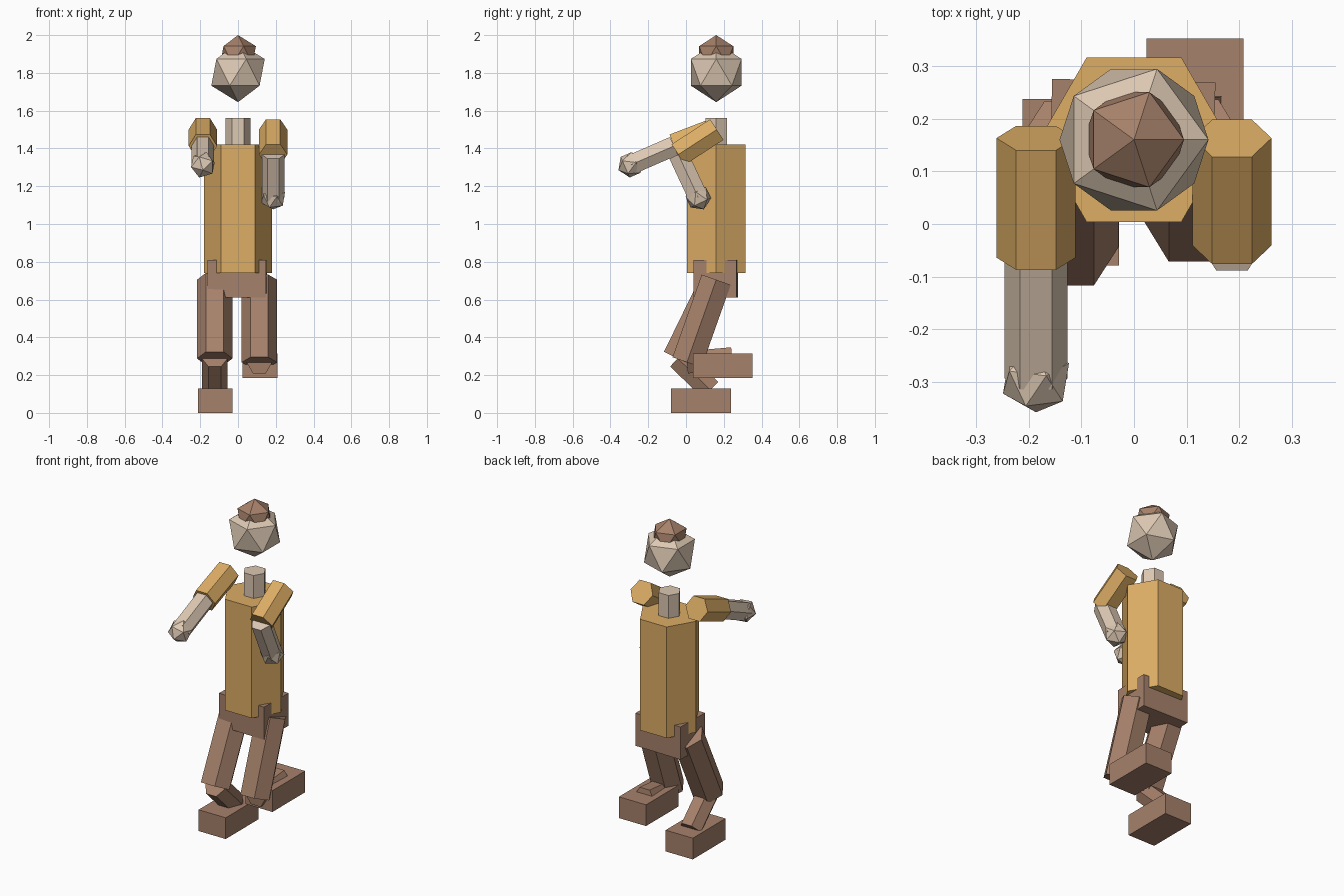
import bpy
from math import radians, sin, cos
from mathutils import Vector

cube = bpy.data.objects.get("Cube")
if cube:
    bpy.data.objects.remove(cube, do_unlink=True)


def make_material(name, rgb):
    mat = bpy.data.materials.new(name)
    mat.use_nodes = True
    color = (*rgb, 1)
    mat.diffuse_color = color
    mat.node_tree.nodes["Principled BSDF"].inputs["Base Color"].default_value = color
    return mat


SHIRT = make_material("golden shirt", (0.72, 0.42, 0.13))
SKIN = make_material("pale skin", (0.72, 0.58, 0.45))
BROWN = make_material("brown", (0.38, 0.22, 0.145))

BODY_Y = 0.16


def finish(name, mat):
    obj = bpy.context.object
    obj.name = name
    obj.data.name = name
    obj.data.materials.append(mat)
    return obj


def box(name, mat, center, size, yaw=0):
    bpy.ops.mesh.primitive_cube_add(size=1, location=center, rotation=(0, 0, yaw))
    obj = finish(name, mat)
    obj.scale = size
    return obj


def ball(name, mat, center, radius, swing=0):
    bpy.ops.mesh.primitive_ico_sphere_add(
        subdivisions=1, radius=radius, location=center, rotation=(swing, 0, 0))
    return finish(name, mat)


def limb(name, mat, start, length, radius, swing=0):
    """Six-sided prism hanging from start, swung about x; returns its far end."""
    swing = radians(swing)
    start = Vector(start)
    end = start + length * Vector((0, sin(swing), -cos(swing)))
    bpy.ops.mesh.primitive_cylinder_add(
        vertices=6, radius=radius, depth=length,
        location=(start + end) / 2, rotation=(swing, 0, 0))
    obj = finish(name, mat)
    # turn the corners to the sides so flat faces point forward and back
    for v in obj.data.vertices:
        v.co.x, v.co.y = v.co.y, -v.co.x
    return end


# Trunk and head
limb("torso", SHIRT, (0, BODY_Y, 1.42), 0.68, 0.18)
limb("neck", SKIN, (0, BODY_Y, 1.56), 0.16, 0.066)
box("pelvis", BROWN, (-0.003, 0.157, 0.71), (0.31, 0.23, 0.2), radians(-1.3))
ball("head", SKIN, (0, BODY_Y, 1.803), 0.158)
ball("hair", BROWN, (0, BODY_Y, 1.894), 0.106)

# Arms: side, x, upper arm swing, forearm swing
for side, x, upper, lower in (("right", -0.186, -69, -66.5), ("left", 0.186, -57, 25)):
    elbow = limb(side + "_upper_arm", SHIRT, (x, 0.163, 1.5), 0.243, 0.075, upper)
    wrist = limb(side + "_forearm", SKIN, elbow, 0.25, 0.06, lower)
    ball(side + "_hand", SKIN, wrist, 0.07, radians(lower))

# Legs: side, x, thigh swing, shin swing, shoe height
for side, x, thigh, shin, shoe_z in (("right", -0.123, -26, 46, 0.065),
                                     ("left", 0.113, -19.5, 95, 0.25)):
    knee = limb(side + "_thigh", BROWN, (x, BODY_Y, 0.705), 0.464, 0.094, thigh)
    ankle = limb(side + "_shin", BROWN, knee, 0.24, 0.068, shin)
    box(side + "_shoe", BROWN, (x + 0.003, ankle.y - 0.05, shoe_z), (0.184, 0.316, 0.13))
